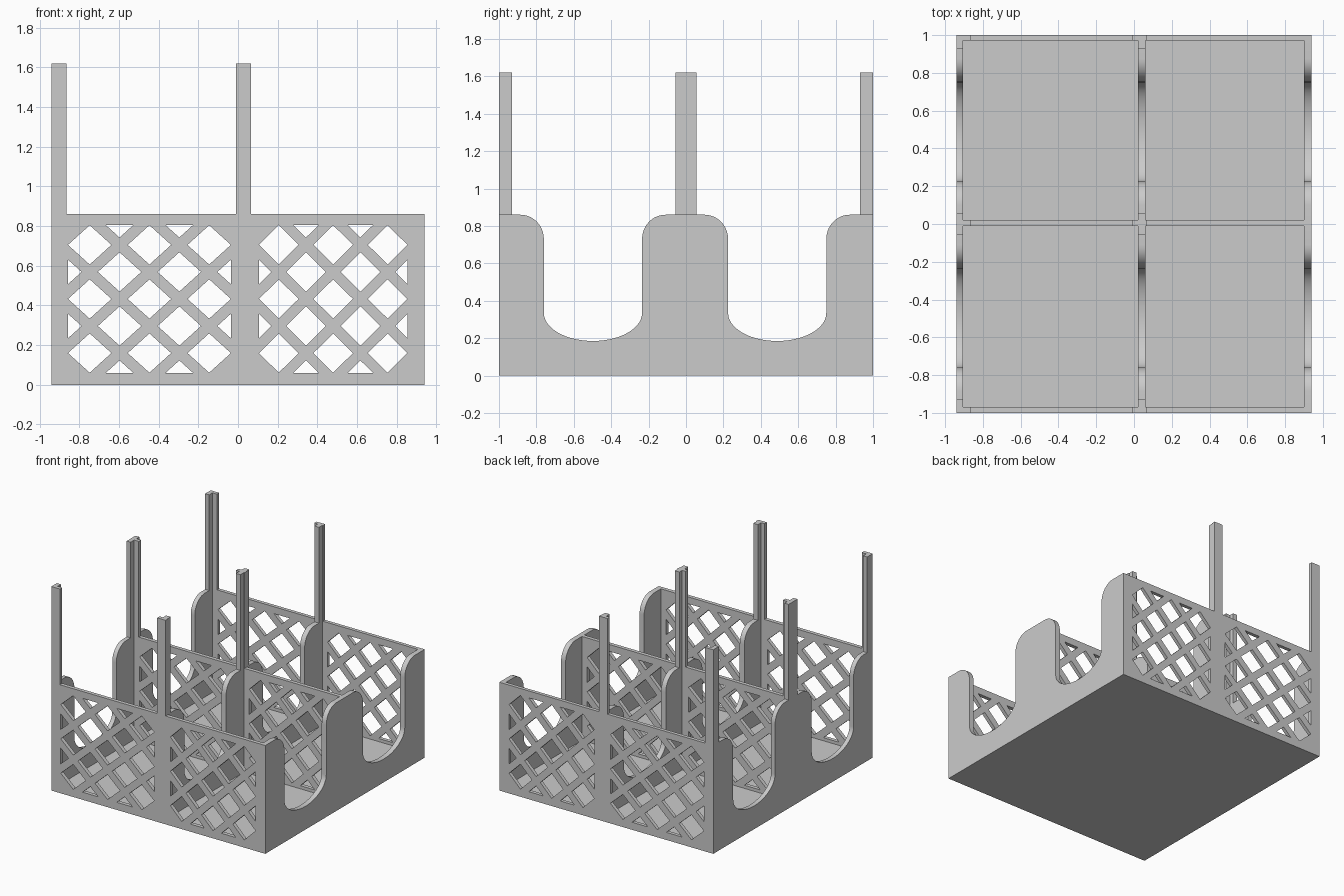
import bpy, bmesh, math
from mathutils import Matrix

cube = bpy.data.objects.get("Cube")
if cube:
    bpy.data.objects.remove(cube, do_unlink=True)

grey = bpy.data.materials.new("light_grey")
grey.use_nodes = True
GREY = (0.6, 0.6, 0.6, 1)
grey.diffuse_color = GREY
grey.node_tree.nodes["Principled BSDF"].inputs["Base Color"].default_value = GREY

# Main dimensions: wall faces along x and y, heights
X_WALLS = [(-0.94, -0.905), (0.02, 0.06), (0.90, 0.94)]
Y_WALLS = [(-1.0, -0.97), (-0.01, 0.02), (0.972, 1.0)]
RIM, POST_TOP, FLOOR = 0.86, 1.62, 0.035


def plate(name, loops, span, axis, smooth=False):
    """Extrude an outline with optional holes over span along an axis."""
    curve = bpy.data.curves.new(name, "CURVE")
    curve.dimensions = "2D"
    curve.fill_mode = "BOTH"
    curve.extrude = (span[1] - span[0]) / 2
    for loop in loops:
        spline = curve.splines.new("POLY")
        spline.points.add(len(loop) - 1)
        for p, (u, v) in zip(spline.points, loop):
            p.co = (u, v, 0, 1)
        spline.use_cyclic_u = True
    temp = bpy.data.objects.new(name + "_outline", curve)
    bpy.context.collection.objects.link(temp)
    graph = bpy.context.evaluated_depsgraph_get()
    mesh = bpy.data.meshes.new_from_object(temp.evaluated_get(graph))
    bpy.data.objects.remove(temp, do_unlink=True)

    mid = sum(span) / 2
    turn = {
        "x": Matrix(((0, 0, 1, mid), (1, 0, 0, 0), (0, 1, 0, 0), (0, 0, 0, 1))),
        "y": Matrix(((1, 0, 0, 0), (0, 0, -1, mid), (0, 1, 0, 0), (0, 0, 0, 1))),
        "z": Matrix.Translation((0, 0, mid)),
    }[axis]
    bm = bmesh.new()
    bm.from_mesh(mesh)
    bm.transform(turn)
    bmesh.ops.remove_doubles(bm, verts=bm.verts, dist=0.0002)
    bmesh.ops.recalc_face_normals(bm, faces=bm.faces)
    for f in bm.faces:
        f.material_index = 0
        f.smooth = False
    bm.to_mesh(mesh)
    bm.free()
    mesh.materials.clear()
    mesh.materials.append(grey)
    obj = bpy.data.objects.new(name, mesh)
    bpy.context.collection.objects.link(obj)
    if smooth:
        bpy.ops.object.select_all(action="DESELECT")
        obj.select_set(True)
        bpy.context.view_layer.objects.active = obj
        bpy.ops.object.shade_smooth_by_angle(angle=math.radians(30))
    return obj


def rect(x0, x1, y0, y1):
    return [(x0, y0), (x1, y0), (x1, y1), (x0, y1)]


def clip(poly, axis, sign, limit):
    """Keep the part of a polygon on one side of an axis-aligned line."""
    out = []
    for a, b in zip(poly, poly[1:] + poly[:1]):
        da, db = sign * (a[axis] - limit), sign * (b[axis] - limit)
        if da <= 0:
            out.append(a)
        if da * db < 0:
            t = da / (da - db)
            out.append(tuple(p + t * (q - p) for p, q in zip(a, b)))
    return out


def lattice_holes(x0, x1, z0, z1):
    """Staggered diamond openings trimmed to a rectangular panel."""
    cx, cz = (x0 + x1) / 2, (z0 + z1) / 2
    step_x, step_z = (x1 - x0) * 0.183, (z1 - z0) * 0.183
    half_x, half_z = (x1 - x0) * 0.133, (z1 - z0) * 0.133
    holes = []
    for i in range(-3, 4):
        for j in range(-3, 4):
            if (i + j) % 2 or abs(i) == abs(j) == 3:
                continue
            x, z = cx + i * step_x, cz + j * step_z
            d = [(x - half_x, z), (x, z - half_z), (x + half_x, z), (x, z + half_z)]
            for axis, sign, limit in ((0, -1, x0), (0, 1, x1), (1, -1, z0), (1, 1, z1)):
                d = clip(d, axis, sign, limit)
            if len(d) > 2:
                holes.append(d)
    return holes


def arc(cy, cz, ry, rz, start, end, n):
    angles = [math.radians(start + (end - start) * k / n) for k in range(n + 1)]
    return [(cy + ry * math.cos(a), cz + rz * math.sin(a)) for a in angles]


def scallop_outline(y0, y1):
    """Side wall outline with two deep, round-bottomed openings."""
    pts = [(y1, 0), (y0, 0), (y0, RIM)]
    r_y, r_z = 0.125, 0.13
    for a, b in ((-0.76, -0.235), (0.225, 0.75)):
        pts += arc(a - r_y, RIM - r_z, r_y, r_z, 90, 0, 10)
        pts += arc((a + b) / 2, 0.335, (b - a) / 2, 0.15, 180, 360, 28)
        pts += arc(b + r_y, RIM - r_z, r_y, r_z, 180, 90, 10)
    return pts + [(y1, RIM)]


# Scalloped walls: the outer two run full depth, the divider fits between
for name, span, depth in zip(
        ("right_side_wall", "centre_divider", "left_side_wall"), X_WALLS,
        ((-1, 1), (Y_WALLS[0][1], Y_WALLS[2][0]), (-1, 1))):
    plate(name, [scallop_outline(*depth)], span, "x", smooth=True)

# Lattice walls: front, middle and back
holes = lattice_holes(-0.858, -0.035, 0.06, 0.805) + lattice_holes(0.105, 0.855, 0.06, 0.805)
for name, span in zip(("front_lattice", "middle_lattice", "back_lattice"), Y_WALLS):
    outline = rect(X_WALLS[0][1], X_WALLS[2][0], 0, RIM)
    plate(name, [outline] + holes, span, "y")

# Floor panels, one in each compartment
for i in range(2):
    for j in range(2):
        cell = rect(X_WALLS[i][1], X_WALLS[i + 1][0], Y_WALLS[j][1], Y_WALLS[j + 1][0])
        plate(f"floor_panel_{i}_{j}", [cell], (0, FLOOR), "z")

# Angle posts standing on the wall crossings
for side, (s0, s1), (x0, x1) in (("right", X_WALLS[0], (-0.94, -0.865)),
                                 ("centre", X_WALLS[1], (-0.01, 0.065))):
    for row, (a0, a1), (y0, y1) in zip(("front", "middle", "back"), Y_WALLS,
                                       ((-1, -0.93), (-0.055, 0.055), (0.93, 1))):
        cross = [(s0, y0), (s1, y0), (s1, a0), (x1, a0), (x1, a1), (s1, a1),
                 (s1, y1), (s0, y1), (s0, a1), (x0, a1), (x0, a0), (s0, a0)]
        plate(f"{row}_{side}_post", [list(dict.fromkeys(cross))], (RIM, POST_TOP), "z")
